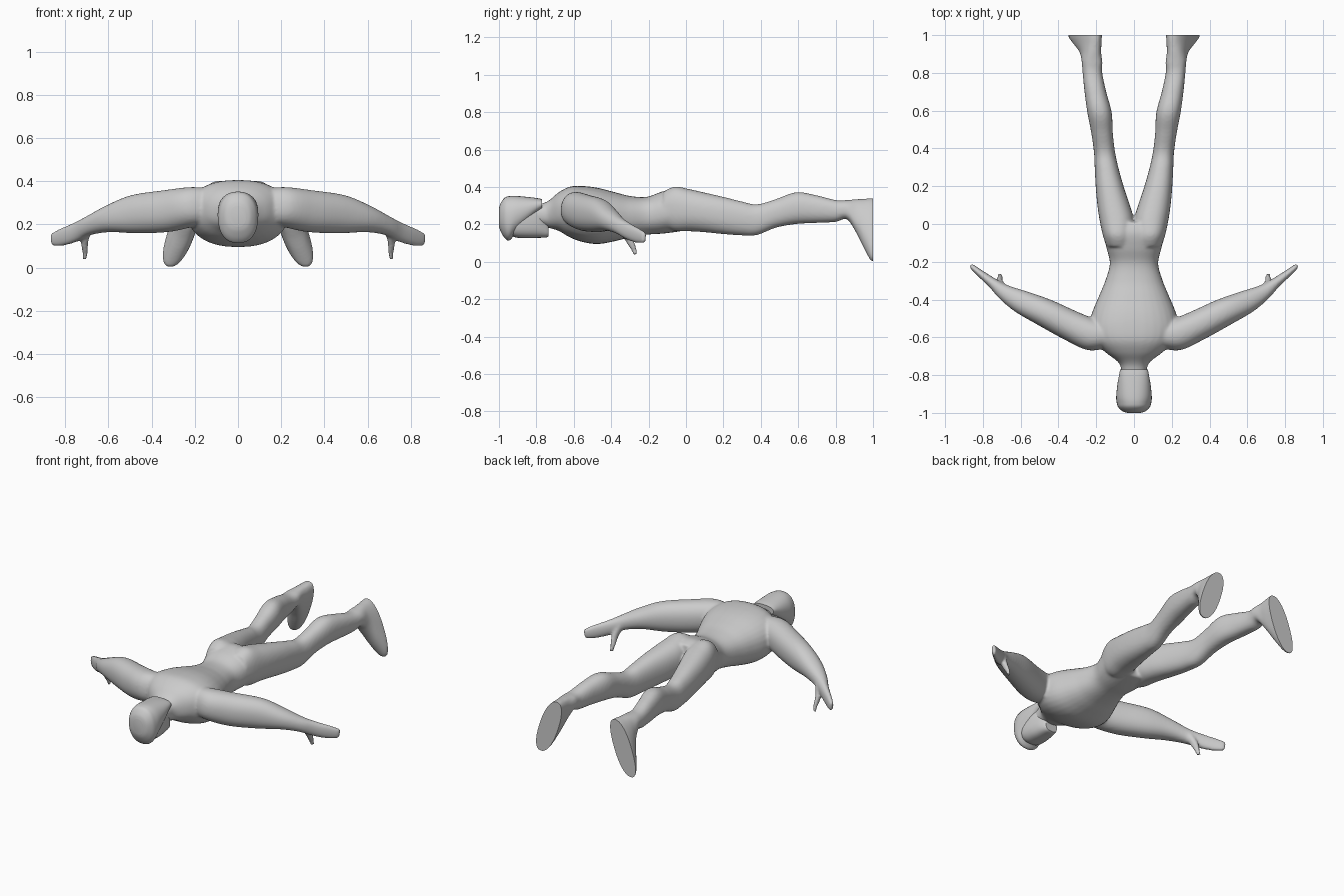
import bpy, bmesh, math
from mathutils import Vector

if "Cube" in bpy.data.objects:
    bpy.data.objects.remove(bpy.data.objects["Cube"])

X, Z = Vector((1, 0, 0)), Vector((0, 0, 1))


def catmull(rows, steps=5):
    """Smoothly interpolate the section rows."""
    out = []
    for i in range(len(rows) - 1):
        a, b = rows[max(i - 1, 0)], rows[i]
        c, d = rows[i + 1], rows[min(i + 2, len(rows) - 1)]
        for k in range(steps):
            t = k / steps
            out.append([0.5 * (2 * q + (r - p) * t + (2 * p - 5 * q + 4 * r - s) * t * t
                               + (3 * q - p - 3 * r + s) * t ** 3)
                        for p, q, r, s in zip(a, b, c, d)])
    out.append(list(rows[-1]))
    return out


def loft(bm, rows, u=X, v=Z, n=2.2, sign=1, sides=32):
    """Rows: centre x, y, z, half width, half height, lean."""
    rings = []
    for x, y, z, w, h, lean in catmull(rows):
        ring = []
        for k in range(sides):
            a = 2 * math.pi * k / sides
            c, s = math.cos(a), math.sin(a)
            c = math.copysign(abs(c) ** (2 / n), c)
            s = math.copysign(abs(s) ** (2 / n), s)
            p = Vector((x, y, z)) + u * (w * c + lean * h * s) + v * (h * s)
            ring.append(bm.verts.new((p.x * sign, p.y, p.z)))
        rings.append(ring)
    for r, q in zip(rings, rings[1:]):
        for k in range(sides):
            j = (k + 1) % sides
            bm.faces.new((r[k], r[j], q[j], q[k]))
    bm.faces.new(rings[0])
    bm.faces.new(rings[-1][::-1])


def spans(table):
    """Turn y, x min, x max, z min, z max, lean into loft rows."""
    return [((a + b) / 2, y, (c + d) / 2, (b - a) / 2, (d - c) / 2, s)
            for y, a, b, c, d, s in table]


def centred(table):
    return spans([(y, -w, w, c, d, 0) for y, w, c, d in table])


def finish(name, bm):
    bmesh.ops.recalc_face_normals(bm, faces=bm.faces)
    me = bpy.data.meshes.new(name)
    bm.to_mesh(me)
    bm.free()
    ob = bpy.data.objects.new(name, me)
    bpy.context.collection.objects.link(ob)
    bpy.ops.object.select_all(action='DESELECT')
    ob.select_set(True)
    bpy.context.view_layer.objects.active = ob
    return ob


body = bmesh.new()

# neck and torso: y, half width, z low, z high
loft(body, centred([
    (-0.85, .06, .20, .30), (-0.77, .068, .19, .312), (-0.73, .085, .18, .33),
    (-0.68, .15, .165, .372), (-0.62, .21, .13, .402), (-0.55, .235, .105, .405),
    (-0.47, .222, .095, .395), (-0.38, .185, .11, .372), (-0.30, .152, .13, .352),
    (-0.21, .128, .145, .347), (-0.13, .145, .15, .375), (-0.05, .165, .16, .392),
    (0.01, .165, .17, .375)]), n=2.3)

leg = spans([
    (-.12, .01, .145, .19, .375, 0), (-.06, .005, .165, .165, .402, 0),
    (.02, .0, .182, .163, .388, 0), (.10, .022, .194, .158, .37, 0),
    (.20, .055, .203, .148, .347, 0), (.30, .083, .208, .141, .322, 0),
    (.38, .10, .212, .143, .307, 0), (.48, .112, .226, .182, .335, 0),
    (.59, .118, .247, .202, .372, 0), (.70, .147, .262, .208, .355, 0),
    (.80, .168, .272, .213, .33, 0), (.86, .168, .277, .228, .33, -.1),
    (.91, .178, .285, .155, .335, -.2), (.95, .185, .305, .075, .337, -.28),
    (.985, .193, .322, .01, .34, -.32), (1.0, .194, .324, .002, .34, -.33),
    (1.04, .194, .324, .002, .34, -.33)])

arm = [
    (.10, -.60, .295, .06, .07, 0), (.20, -.595, .285, .085, .09, 0),
    (.33, -.54, .262, .082, .098, 0), (.48, -.465, .247, .075, .09, 0),
    (.60, -.41, .225, .062, .062, 0), (.69, -.36, .195, .042, .045, 0),
    (.75, -.312, .165, .028, .045, 0), (.81, -.265, .143, .02, .042, 0),
    (.855, -.228, .13, .014, .033, 0), (.866, -.22, .128, .009, .024, 0)]

thumb = [
    (.69, -.335, .18, .02, .024, 0), (.71, -.305, .12, .019, .021, 0),
    (.708, -.28, .07, .014, .015, 0), (.71, -.27, .038, .012, .011, 0)]

for sign in (1, -1):
    loft(body, leg, n=2.3, sign=sign)
    loft(body, arm, u=Vector((-.5, .86, 0)), v=Vector((.15, .09, .98)), sign=sign)
    loft(body, thumb, u=Vector((.86, .5, 0)), v=Vector((-.2, .85, .4)), sign=sign)

# fuse limbs and torso into one smooth skin
ob = finish("body", body)
m = ob.modifiers.new("fuse", 'REMESH')
m.mode, m.voxel_size = 'VOXEL', 0.008
m = ob.modifiers.new("soften", 'SMOOTH')
m.factor, m.iterations = 0.5, 8
for name in ("fuse", "soften"):
    bpy.ops.object.modifier_apply(modifier=name)

# flat soles
bm = bmesh.new()
bm.from_mesh(ob.data)
cut = bmesh.ops.bisect_plane(bm, geom=bm.verts[:] + bm.edges[:] + bm.faces[:],
                             plane_co=(0, 1, 0), plane_no=(0, 1, 0), clear_outer=True)
rim = [e for e in cut['geom_cut'] if isinstance(e, bmesh.types.BMEdge)]
bmesh.ops.holes_fill(bm, edges=rim, sides=0)
bm.to_mesh(ob.data)
bm.free()
bpy.ops.object.shade_smooth_by_angle(angle=math.radians(50))

# face block
bm = bmesh.new()
loft(bm, centred([
    (-.95, .06, .15, .29), (-.91, .078, .13, .31), (-.85, .077, .126, .31),
    (-.79, .066, .128, .30), (-.75, .05, .13, .24), (-.735, .04, .135, .20)]), n=2.8)
finish("face", bm)
bpy.ops.object.shade_smooth_by_angle(angle=math.radians(45))

# hair cap with a cut edge at the nape
bm = bmesh.new()
loft(bm, centred([
    (-1.0, .035, .19, .285), (-.992, .06, .165, .312), (-.97, .083, .128, .342),
    (-.945, .092, .114, .351), (-.91, .094, .15, .352), (-.85, .088, .205, .347),
    (-.80, .079, .255, .341), (-.77, .073, .28, .335)]), n=2.3)
finish("hair", bm)
bpy.ops.object.shade_smooth_by_angle(angle=math.radians(45))
